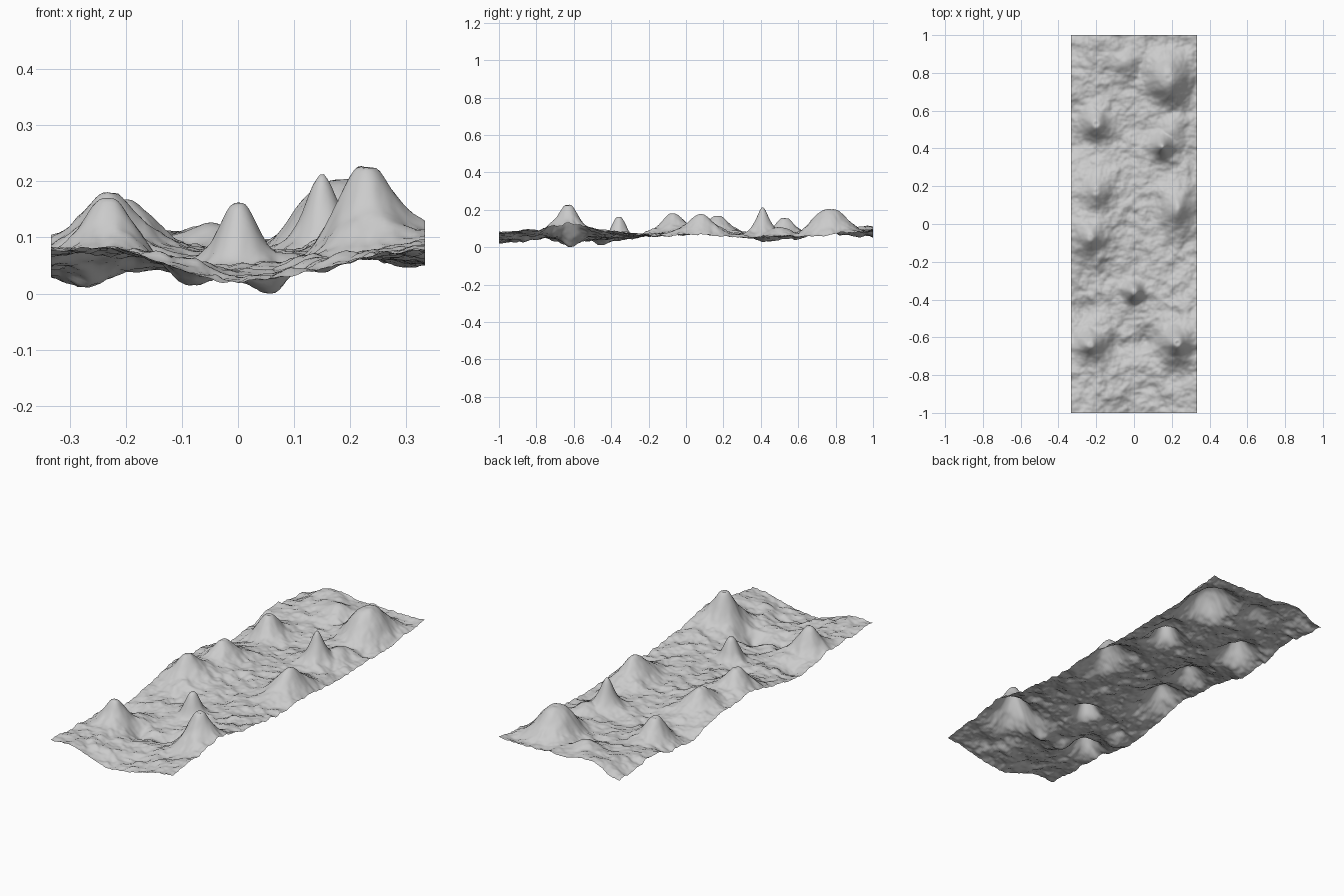
import bpy
import bmesh
import math
from mathutils import Vector, noise

cube = bpy.data.objects.get("Cube")
if cube:
    bpy.data.objects.remove(cube, do_unlink=True)

HALF_WIDTH, HALF_LENGTH = 1 / 3, 1.0
COLUMNS, ROWS = 100, 300

# Broad ground levels in hundredths: one row per step from front to back
GROUND = [
    [9, 8, 3, 6, 9],
    [8, 8, 6, 8, 11],
    [5, 6, 5, 8, 11],
    [6, 7, 7, 8, 8],
    [10, 10, 8, 8, 6],
    [8, 9, 8, 8, 6],
    [4, 6, 7, 8, 7],
    [9, 9, 8, 8, 7],
    [6, 12, 10, 10, 10],
]

# Hills: x, y, summit level, x radius, y radius, steepness, crater depth
HILLS = [
    (.23, -.63, .25, .07, .075, 1.8, .02),
    (-.23, -.64, .19, .065, .065, 1.7, .01),
    (0, -.36, .18, .045, .05, 1.9, .01),
    (-.23, -.07, .2, .07, .085, 1.6, .01),
    (-.2, .17, .19, .06, .08, 1.6, .01),
    (.23, .08, .185, .075, .11, 1.8, 0),
    (.15, .41, .235, .045, .05, 1.4, .01),
    (.2, .5, .12, .06, .07, 2, 0),
    (-.2, .53, .175, .07, .08, 1.8, .015),
    (.18, .77, .215, .1, .12, 2.5, .005),
    (-.05, .86, .135, .07, .07, 2, 0),
]

# Hollows: x, y, depth, radius
HOLLOWS = [
    (.06, -.62, .045, .06),
    (-.1, -.65, .04, .06),
    (-.27, -.45, .03, .05),
    (-.28, .47, .01, .06),
]


def spline(values, t):
    """Smooth curve through evenly spaced values, t from 0 to 1."""
    last = len(values) - 1
    i = min(int(t * last), last - 1)
    f = t * last - i
    a, b, c, d = (values[max(0, min(last, i + k))] for k in (-1, 0, 1, 2))
    bend = 2 * a - 5 * b + 4 * c - d + f * (3 * (b - c) + d - a)
    return b + f / 2 * (c - a + f * bend)


def ground_level(x, y):
    u = max(0, min(1, (x / HALF_WIDTH + 1) / 2))
    v = max(0, min(1, (y / HALF_LENGTH + 1) / 2))
    z = spline([spline(row, u) for row in GROUND], v) / 100
    for hx, hy, depth, radius in HOLLOWS:
        z -= depth * math.exp(-(math.hypot(x - hx, y - hy) / radius) ** 2)
    return z


def roughness(x, y):
    """Rolling bumps with finer weathering on top."""
    warp = noise.noise(Vector((x * 5, y * 5, 3))) * .04
    rolling = noise.noise(Vector(((x + warp) * 11, (y + warp) * 13, 0)))
    fine = noise.fractal(Vector((x * 24, y * 26, 7)), 1, 2, 3)
    return rolling * .014 + fine * .008


def height(x, y):
    base = ground_level(x, y)
    z = base
    cover = 0
    for hx, hy, top, rx, ry, power, crater in HILLS:
        r = math.hypot((x - hx) / rx, (y - hy) / ry)
        shape = math.exp(-r ** power)
        pit = crater * math.exp(-(math.hypot(x - hx, y - hy) / .012) ** 2)
        z = max(z, base + (top - base) * shape) - pit
        cover = max(cover, shape)
    return z + roughness(x, y) * (1 - .6 * cover)


# Open terrain sheet
bm = bmesh.new()
bmesh.ops.create_grid(bm, x_segments=COLUMNS, y_segments=ROWS, size=1)
for vert in bm.verts:
    vert.co.x *= HALF_WIDTH
    vert.co.y *= HALF_LENGTH
    vert.co.z = height(vert.co.x, vert.co.y)

# Rest the lowest point on the floor
lowest = min(vert.co.z for vert in bm.verts)
for vert in bm.verts:
    vert.co.z -= lowest
for face in bm.faces:
    face.smooth = True

mesh = bpy.data.meshes.new("terrain")
bm.to_mesh(mesh)
bm.free()
terrain = bpy.data.objects.new("terrain", mesh)
bpy.context.collection.objects.link(terrain)
